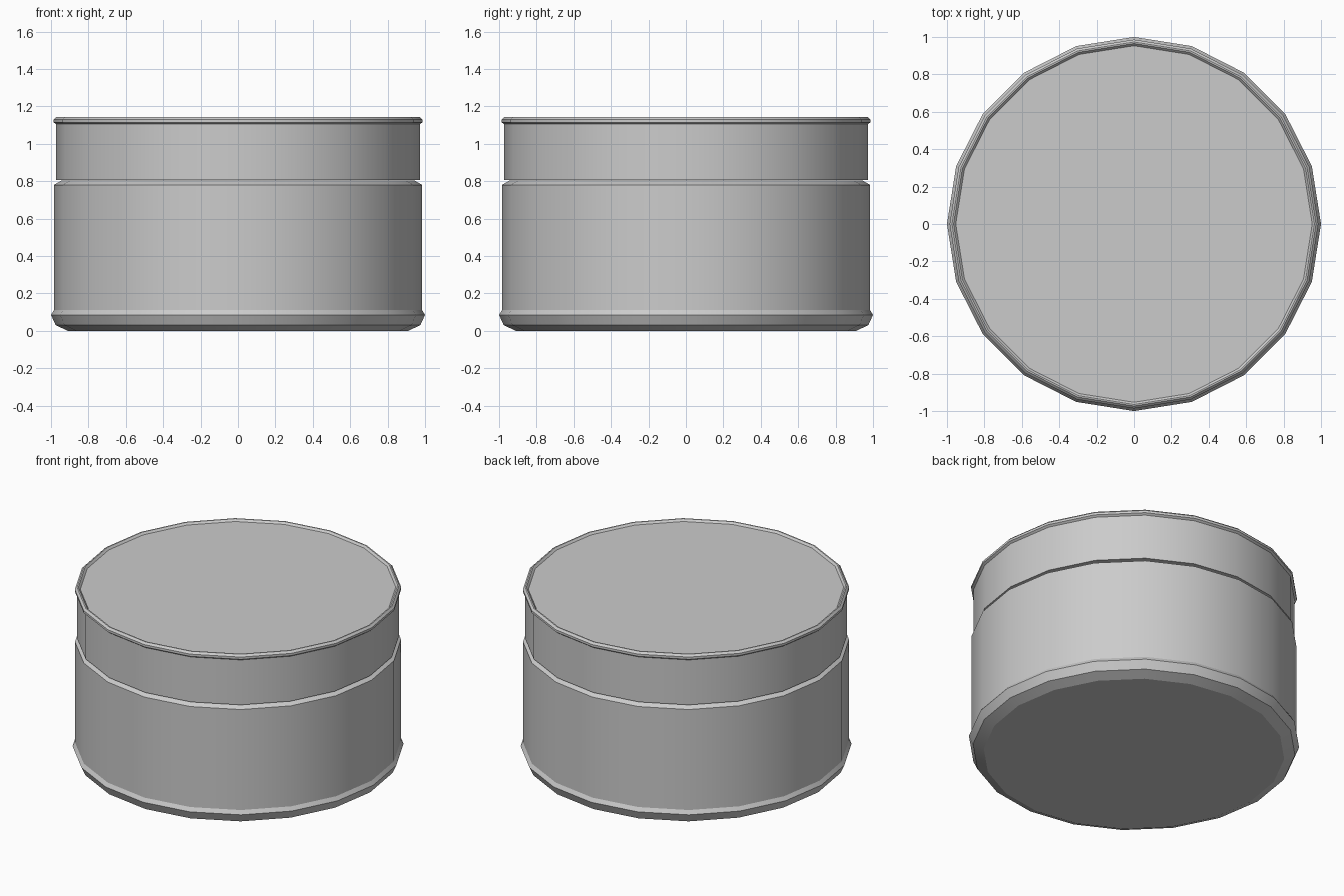
import bpy, bmesh
from math import cos, sin, pi

if "Cube" in bpy.data.objects:
    bpy.data.objects.remove(bpy.data.objects["Cube"])

SIDES = 20

def lathe(name, profile):
    """Revolve (radius, z) points, listed bottom to top, and cap both ends."""
    bm = bmesh.new()
    rings = [[bm.verts.new((r * cos(2 * pi * i / SIDES), r * sin(2 * pi * i / SIDES), z))
              for i in range(SIDES)] for r, z in profile]
    for low, high in zip(rings, rings[1:]):
        for i in range(SIDES):
            j = (i + 1) % SIDES
            bm.faces.new((low[i], low[j], high[j], high[i]))
    bm.faces.new(rings[0][::-1])
    bm.faces.new(rings[-1])
    bmesh.ops.recalc_face_normals(bm, faces=bm.faces)
    mesh = bpy.data.meshes.new(name)
    bm.to_mesh(mesh)
    bm.free()
    obj = bpy.data.objects.new(name, mesh)
    bpy.context.collection.objects.link(obj)
    bpy.ops.object.select_all(action='DESELECT')
    obj.select_set(True)
    bpy.context.view_layer.objects.active = obj
    bpy.ops.object.shade_smooth_by_angle(angle=pi / 9)
    return obj

# Container with flared foot and chamfered shoulder
lathe("container", [(0.91, 0.0), (0.975, 0.03), (1.0, 0.085), (0.985, 0.11),
                    (0.985, 0.78), (0.945, 0.803)])

# Lid with a rolled rim and slightly sunken top
lathe("lid", [(0.973, 0.805), (0.973, 1.105), (0.986, 1.115), (0.986, 1.13),
              (0.973, 1.143), (0.965, 1.143), (0.953, 1.13)])
